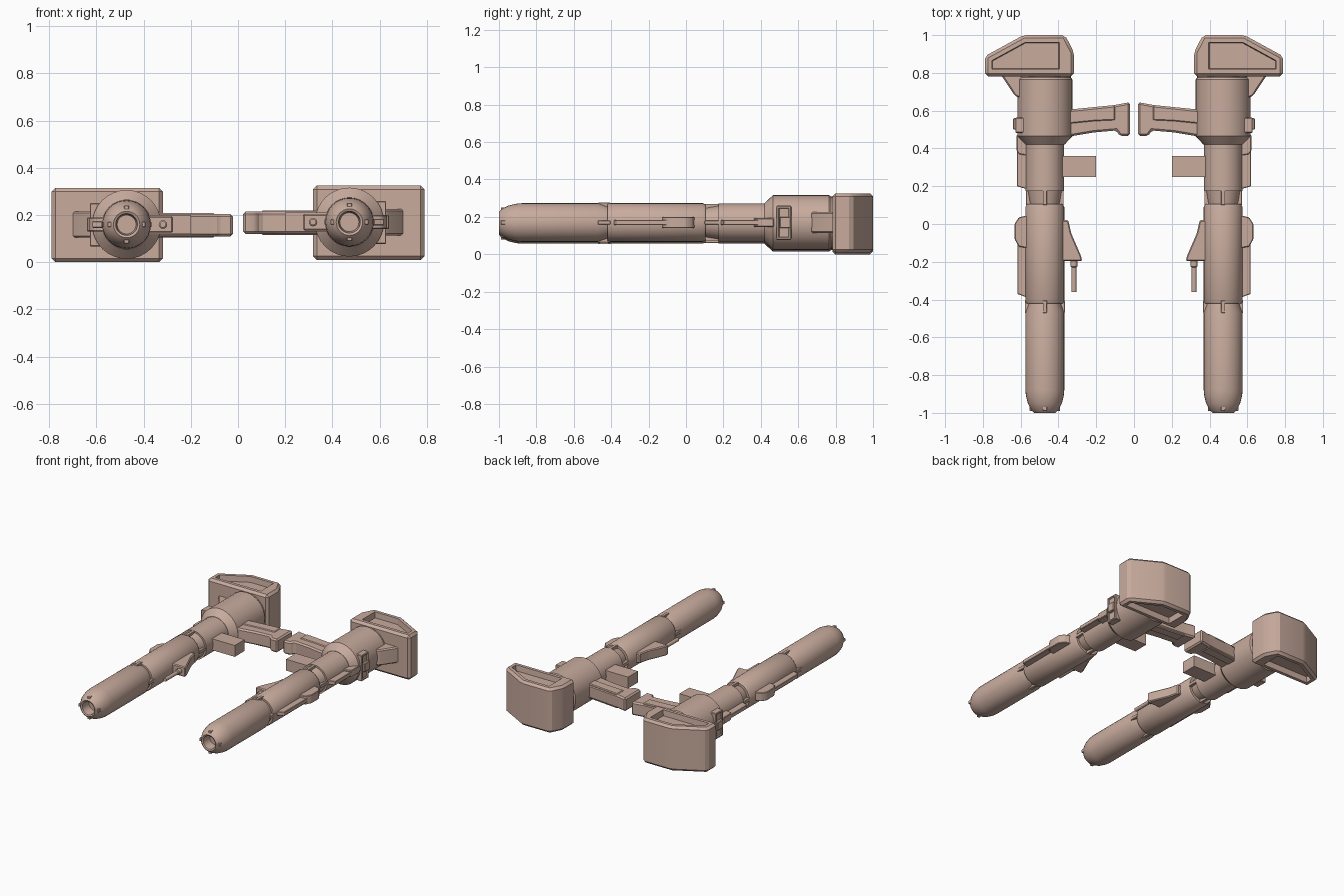
import bpy, bmesh, math
from mathutils import Vector

cube = bpy.data.objects.get("Cube")
if cube:
    bpy.data.objects.remove(cube, do_unlink=True)

tan = bpy.data.materials.new("warm_tan")
tan.use_nodes = True
tan.diffuse_color = (0.58, 0.41, 0.34, 1)
tan.node_tree.nodes["Principled BSDF"].inputs["Base Color"].default_value = tan.diffuse_color

AXIS_X, AXIS_Z = 0.472, 0.165


def finish(name, bm, side):
    """Mirror the part to its side and make it an object."""
    for v in bm.verts:
        v.co.x *= side
        v.co.z += 0.005 * side
    bmesh.ops.recalc_face_normals(bm, faces=bm.faces)
    mesh = bpy.data.meshes.new(name)
    bm.to_mesh(mesh)
    bm.free()
    mesh.materials.append(tan)
    ob = bpy.data.objects.new(("left_" if side > 0 else "right_") + name, mesh)
    bpy.context.collection.objects.link(ob)
    bpy.ops.object.select_all(action="DESELECT")
    ob.select_set(True)
    bpy.context.view_layer.objects.active = ob
    bpy.ops.object.shade_smooth_by_angle(angle=math.radians(28))


def lathe(name, profile, side, x=AXIS_X, z=AXIS_Z, steps=32):
    """Turn (y, radius) points around a line along y."""
    bm = bmesh.new()
    vs = [bm.verts.new((x + r, y, z)) for y, r in profile]
    es = [bm.edges.new(p) for p in zip(vs, vs[1:])]
    bmesh.ops.spin(bm, geom=vs + es, cent=(x, 0, z), axis=(0, 1, 0),
                   angle=math.tau, steps=steps)
    bmesh.ops.remove_doubles(bm, verts=bm.verts, dist=0.0005)
    finish(name, bm, side)


def prism(outline, z0, z1, bevel=0.0):
    """Raise a plan outline between two heights."""
    bm = bmesh.new()
    face = bm.faces.new([bm.verts.new((x, y, z0)) for x, y in outline])
    ext = bmesh.ops.extrude_face_region(bm, geom=[face])["geom"]
    up = [g for g in ext if isinstance(g, bmesh.types.BMVert)]
    bmesh.ops.translate(bm, verts=up, vec=(0, 0, z1 - z0))
    bmesh.ops.recalc_face_normals(bm, faces=bm.faces)
    if bevel:
        bmesh.ops.bevel(bm, geom=list(bm.edges), offset=bevel, segments=1,
                        affect="EDGES", profile=0.5)
    return bm


def sink(bm, face, rim, depth):
    """Recess one face inside a rim."""
    bmesh.ops.inset_region(bm, faces=[face], thickness=rim, use_even_offset=True)
    push = face.normal * -depth
    bmesh.ops.inset_region(bm, faces=[face], thickness=0.004, use_even_offset=True)
    bmesh.ops.translate(bm, verts=list(face.verts), vec=push)


def plate(name, outline, half, side, bevel=0.004, z=AXIS_Z):
    finish(name, prism(outline, z - half, z + half, bevel), side)


def rect(x0, x1, y0, y1):
    return [(x0, y0), (x1, y0), (x1, y1), (x0, y1)]


def ribs(name, y0, y1, r0, r1, side):
    """Four small ribs around the tube."""
    for i in range(4):
        bm = prism(rect(r0, r1, y0, y1), -0.011, 0.011, 0.002)
        a = math.pi / 2 * i
        for v in bm.verts:
            x, z = v.co.x, v.co.z
            v.co.x = AXIS_X + x * math.cos(a) - z * math.sin(a)
            v.co.z = AXIS_Z + x * math.sin(a) + z * math.cos(a)
        finish(name + "_" + str(i + 1), bm, side)


for side in (1, -1):
    # Turned tubes
    lathe("front_barrel", [(-0.93, 0), (-0.93, 0.04), (-0.995, 0.046), (-1.0, 0.056),
                           (-0.985, 0.072), (-0.95, 0.09), (-0.91, 0.1), (-0.88, 0.103),
                           (-0.47, 0.103), (-0.42, 0.085), (-0.39, 0.08), (-0.39, 0)], side)
    lathe("middle_tube", [(-0.42, 0), (-0.42, 0.098), (-0.41, 0.103), (0.09, 0.103),
                          (0.105, 0.095), (0.105, 0.078), (0.175, 0.09), (0.175, 0.102),
                          (0.5, 0.102), (0.5, 0)], side)
    lathe("rear_body", [(0.42, 0), (0.42, 0.104), (0.465, 0.146), (0.765, 0.146),
                        (0.775, 0.138), (0.8, 0.138), (0.8, 0)], side)
    ribs("neck_rib", 0.1, 0.182, 0.06, 0.1, side)
    ribs("collar_rib", -0.47, -0.405, 0.07, 0.106, side)
    ribs("muzzle_rib", -0.99, -0.95, 0.055, 0.08, side)

    # Shoulder stock with a recess above and below
    bm = prism([(0.318, 0.782), (0.79, 0.782), (0.79, 0.888), (0.585, 1.0),
                (0.365, 1.0), (0.318, 0.91)], 0.005, 0.32, 0.016)
    caps = sorted(bm.faces, key=lambda f: f.calc_center_median().z)
    for cap in (caps[0], caps[-1]):
        cap.normal_update()
        bottom = cap.normal.z < 0
        # the pocket stays clear of the inner end
        sink(bm, cap, 0.022, 0.04)
        low = min(v.co.x for v in cap.verts)
        for v in cap.verts:
            if v.co.x < low + 0.08:
                v.co.x = max(v.co.x, 0.4)
        for f in {f for v in cap.verts for f in v.link_faces}:
            for v in f.verts:
                inside = (v.co.z > 0.02) if bottom else (v.co.z < 0.31)
                if not inside and 0.325 < v.co.x < 0.4 and 0.79 < v.co.y < 0.98:
                    v.co.x = 0.395
    finish("stock", bm, side)

    # Outer brackets, panel and fins
    plate("stock_bracket", [(0.57, 0.67), (0.615, 0.67), (0.632, 0.68), (0.705, 0.79),
                            (0.57, 0.79)], 0.056, side, 0.008)
    bm = prism(rect(0.58, 0.628, 0.483, 0.563), 0.072, 0.255, 0.004)
    outer = max(bm.faces, key=lambda f: f.calc_center_median().x)
    sink(bm, outer, 0.008, 0.006)
    finish("side_panel", bm, side)
    plate("panel_latch", rect(0.6, 0.64, 0.5, 0.56), 0.03, side)
    plate("rear_fin", [(0.55, 0.18), (0.62, 0.2), (0.62, 0.46), (0.55, 0.47)],
          0.014, side, 0.003)
    plate("rear_fin_block", [(0.55, 0.36), (0.61, 0.37), (0.622, 0.39), (0.622, 0.47),
                             (0.55, 0.47)], 0.024, side)
    plate("front_fin", [(0.55, -0.395), (0.618, -0.37), (0.618, 0.02), (0.55, 0.05)],
          0.014, side, 0.003)
    plate("front_fin_block", [(0.55, -0.13), (0.61, -0.12), (0.632, -0.08), (0.632, 0.0),
                              (0.61, 0.035), (0.55, 0.05)], 0.03, side)

    # Inner lever, rod, block and handle
    plate("lever", [(0.4, 0.02), (0.348, 0.02), (0.332, -0.05), (0.28, -0.17),
                    (0.275, -0.197), (0.4, -0.197)], 0.035, side, 0.006)
    lathe("lever_rod", [(-0.18, 0), (-0.18, 0.018), (-0.225, 0.018), (-0.23, 0.013),
                        (-0.36, 0.013), (-0.36, 0)], side, x=0.318, steps=16)
    plate("inner_block", rect(0.2, 0.42, 0.25, 0.36), 0.04, side, 0)
    grip = [(0.022, 0.645), (0.1, 0.63), (0.4, 0.6), (0.4, 0.462), (0.33, 0.465),
            (0.21, 0.485), (0.095, 0.495), (0.075, 0.467), (0.022, 0.467)]
    plate("handle", grip, 0.047, side, 0.01, 0.162)
    plate("handle_ridge", [(0.1, 0.625), (0.36, 0.598), (0.36, 0.53), (0.21, 0.545),
                           (0.1, 0.55)], 0.052, side, 0.005, 0.162)
